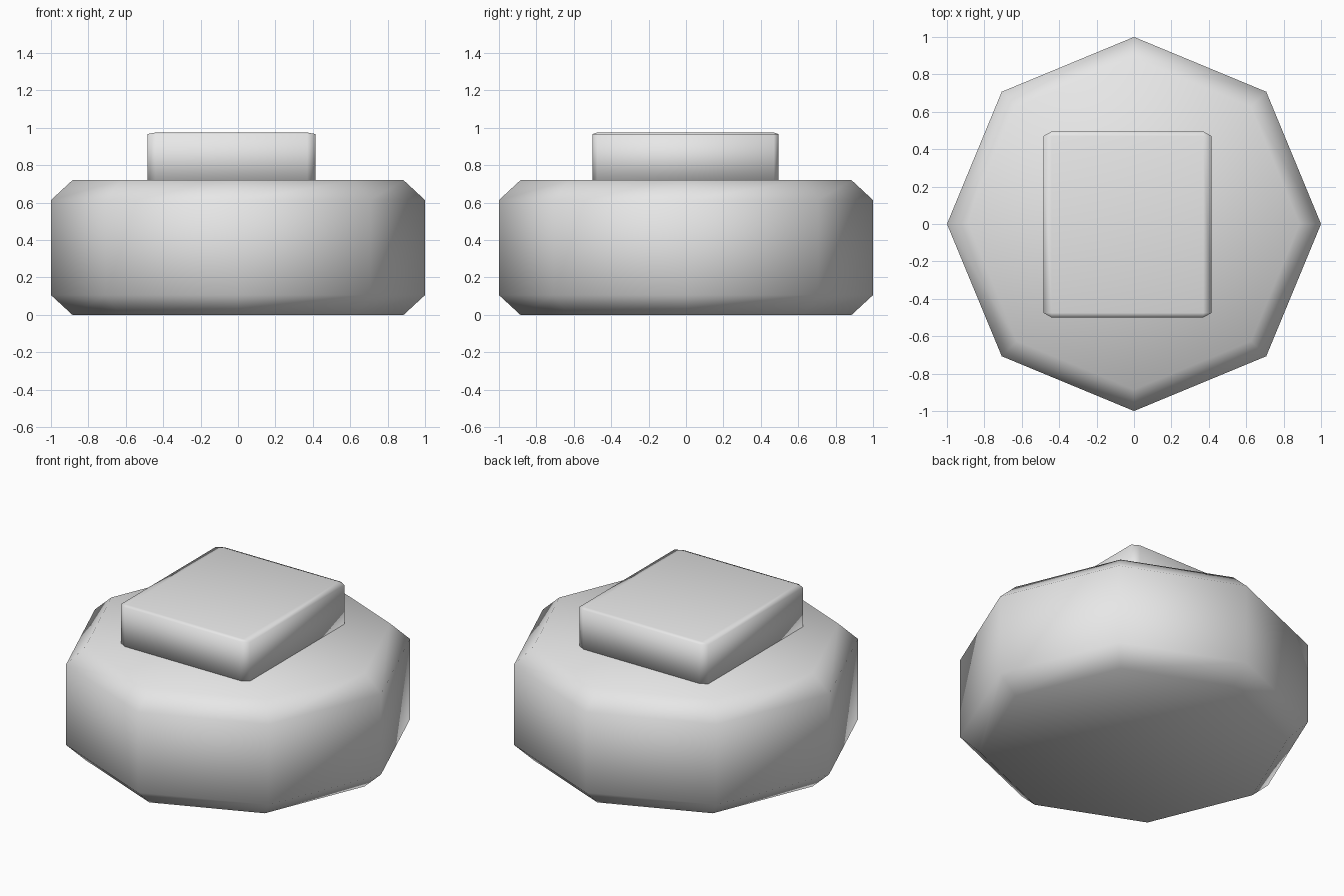
import bpy
import bmesh
from mathutils import Matrix, Vector

cube = bpy.data.objects.get("Cube")
if cube:
    bpy.data.objects.remove(cube, do_unlink=True)

grey = bpy.data.materials.new("light_grey")
grey.use_nodes = True
GREY = (0.8, 0.8, 0.8, 1)
grey.diffuse_color = GREY
grey.node_tree.nodes["Principled BSDF"].inputs["Base Color"].default_value = GREY


def bevel(bm, edges, offset):
    bmesh.ops.bevel(bm, geom=edges, offset=offset, offset_type='OFFSET',
                    segments=1, affect='EDGES', profile=0.5)


def finish(bm, name):
    bmesh.ops.recalc_face_normals(bm, faces=bm.faces[:])
    for face in bm.faces:
        face.smooth = True
    mesh = bpy.data.meshes.new(name)
    bm.to_mesh(mesh)
    bm.free()
    mesh.materials.append(grey)
    obj = bpy.data.objects.new(name, mesh)
    bpy.context.collection.objects.link(obj)
    return obj


# Eight-sided base with chamfered upper and lower rims
HEIGHT = 0.72
bm = bmesh.new()
bmesh.ops.create_cone(bm, cap_ends=True, segments=8, radius1=1, radius2=1, depth=HEIGHT,
                      matrix=Matrix.Translation((0, 0, HEIGHT / 2)))
rims = [e for e in bm.edges if abs(e.verts[0].co.z - e.verts[1].co.z) < 0.01]
bevel(bm, rims, 0.106)
finish(bm, "octagonal_base")

# Block on top: chamfered evenly, then stretched so each axis has its own chamfer
low, high = Vector((-0.485, -0.5, 0.70)), Vector((0.415, 0.495, 0.975))
chamfer = Vector((0.045, 0.025, 0.008))
size = high - low
bm = bmesh.new()
bmesh.ops.create_cube(bm, size=1)
bmesh.ops.scale(bm, verts=bm.verts[:], vec=[s / c for s, c in zip(size, chamfer)])
bevel(bm, bm.edges[:], 1)
bmesh.ops.scale(bm, verts=bm.verts[:], vec=chamfer)
bmesh.ops.translate(bm, verts=bm.verts[:], vec=(low + high) / 2)
finish(bm, "top_block")
